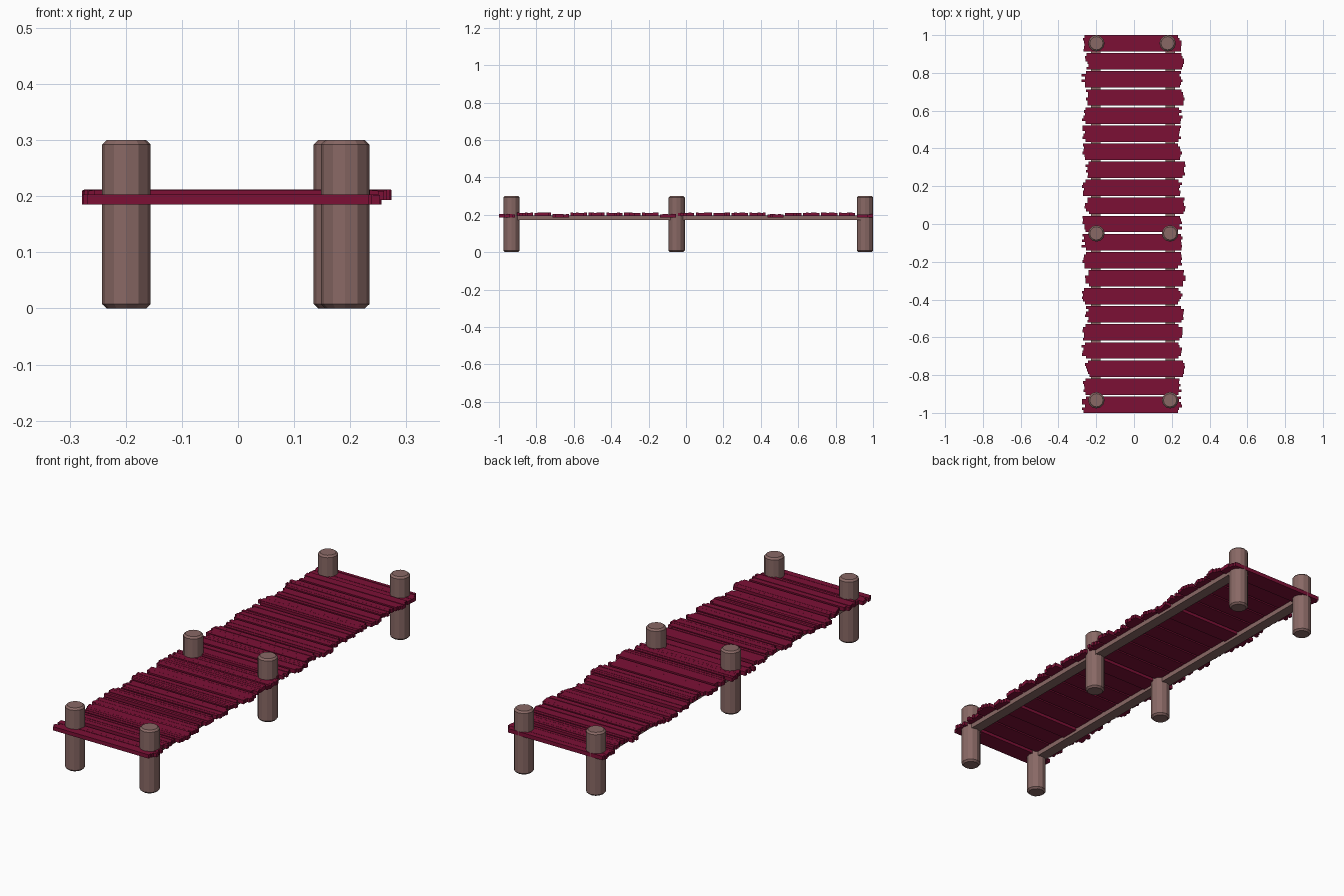
import bpy, bmesh, random
from mathutils import Matrix

if "Cube" in bpy.data.objects:
    bpy.data.objects.remove(bpy.data.objects["Cube"])

random.seed(4)


def material(name, color):
    m = bpy.data.materials.new(name)
    m.diffuse_color = color
    m.use_nodes = True
    m.node_tree.nodes["Principled BSDF"].inputs["Base Color"].default_value = m.diffuse_color
    return m


WOOD = material("post_wood", (0.25, 0.14, 0.13, 1))
DECK = material("deck_wood", (0.20, 0.005, 0.036, 1))


def finish(bm, name, mat):
    bmesh.ops.recalc_face_normals(bm, faces=bm.faces[:])
    me = bpy.data.meshes.new(name)
    bm.to_mesh(me)
    bm.free()
    me.materials.append(mat)
    ob = bpy.data.objects.new(name, me)
    bpy.context.collection.objects.link(ob)
    return ob


# Round posts with chamfered rims
def post(name, x, y, r=0.0435, h=0.3, c=0.008):
    bm = bmesh.new()
    bmesh.ops.create_cone(bm, cap_ends=True, segments=12, radius1=r, radius2=r,
                          depth=h, matrix=Matrix.Translation((x, y, h / 2)))
    rims = [e for e in bm.edges if abs(e.verts[0].co.z - e.verts[1].co.z) < 1e-4]
    bmesh.ops.bevel(bm, geom=rims, offset=c, segments=1, affect='EDGES')
    finish(bm, name, WOOD)


for label, y, right_x in (("front", -0.933, 0.191), ("middle", -0.05, 0.191),
                          ("back", 0.957, 0.178)):
    post(label + "_left_post", -0.199, y)
    post(label + "_right_post", right_x, y)

# Long rails under the deck
for label, x in (("left", -0.203), ("right", 0.192)):
    bm = bmesh.new()
    bmesh.ops.create_cube(bm, size=1, matrix=Matrix.Translation((x, 0.01, 0.184))
                          @ Matrix.Diagonal((0.05, 1.88, 0.026, 1)))
    finish(bm, label + "_rail", WOOD)


# Plank: stepped cross-section with ragged ends and shallow grain ridges
def plank(name, y, shift, z, width=0.087, strips=6):
    bm = bmesh.new()
    rows = []
    for k in range(strips):
        edge = 0.006 if k in (0, strips - 1) else 0
        x0 = -0.259 + shift + random.uniform(-0.011, 0.009) + edge
        x1 = 0.257 + shift + random.uniform(-0.011, 0.009) - edge
        top = z + 0.019 - random.uniform(0, 0.003)
        for t in (k, k + 1):
            yy = y + width * (t / strips - 0.5)
            rows.append([bm.verts.new(p) for p in (
                (x0, yy, z), (x1, yy, z), (x1, yy, top), (x0, yy, top))])
    for a, b in zip(rows, rows[1:]):
        for i in range(4):
            # at a step the bottom edge is shared, so no bottom face is needed
            if i == 0 and abs(a[0].co.y - b[0].co.y) < 1e-6:
                continue
            j = (i + 1) % 4
            bm.faces.new((a[i], a[j], b[j], b[i]))
    bm.faces.new(rows[0])
    bm.faces.new(rows[-1])
    finish(bm, name, DECK)


# Deck, front to back: L leans left, R leans right
LEAN = "LLRLLRLRLLLRLRLLLRLRL"
LOW = {0, 3, 9, 15, 20}
for i, side in enumerate(LEAN):
    plank(f"plank_{i + 1:02d}", -0.9565 + i * 0.09565,
          -0.009 if side == "L" else 0.009, 0.185 if i in LOW else 0.193)
